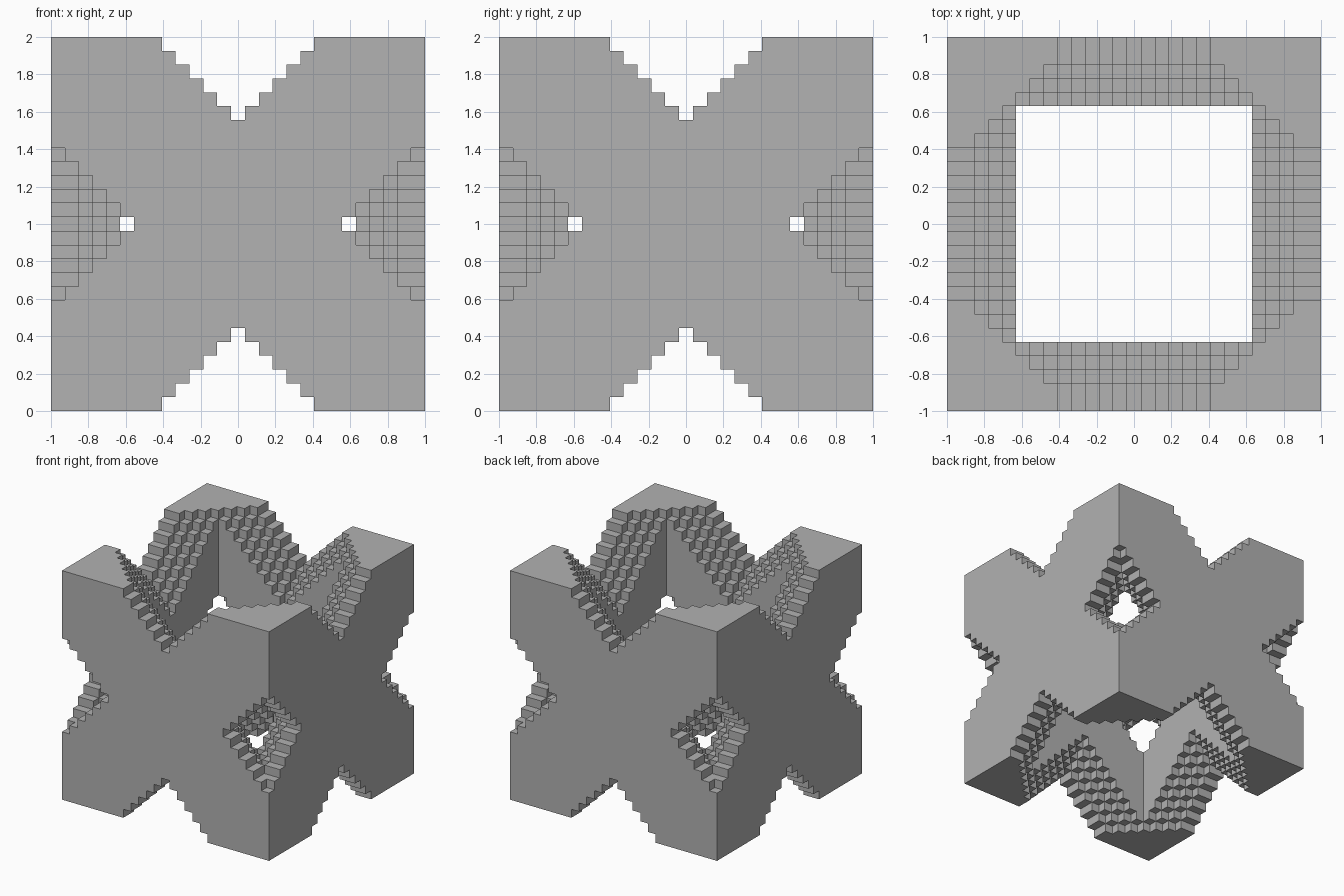
import bpy
import bmesh
from mathutils import Vector

cube = bpy.data.objects.get("Cube")
if cube:
    bpy.data.objects.remove(cube, do_unlink=True)

HALF = 13                    # the block is 27 cells wide, indexed -13..13
INNER = 9                    # walls fill cells 9..13 out from the centre
CELL = 2 / (2 * HALF + 1)


def in_wall(depth, across, height):
    """One wall slab: V notches at all four edges, widening towards the inside."""
    return (INNER <= depth <= HALF and across <= HALF and height <= HALF
            and abs(across - height) < min(depth, HALF - 1) - 4)


def filled(x, y, z):
    x, y, z = abs(x), abs(y), abs(z)
    return in_wall(y, x, z) or in_wall(x, y, z)


# Grey material
grey = bpy.data.materials.new("mid_grey")
grey.use_nodes = True
colour = (0.445, 0.445, 0.445, 1)
grey.diffuse_color = colour
grey.node_tree.nodes["Principled BSDF"].inputs["Base Color"].default_value = colour

# Four notched walls joined as one stepped shell, outer cell faces only
bm = bmesh.new()
corners = {}


def corner(p):
    key = tuple(round(c * 2) for c in p)
    if key not in corners:
        corners[key] = bm.verts.new(p * CELL + Vector((0, 0, 1)))
    return corners[key]


directions = [Vector([s if a == axis else 0 for a in range(3)])
              for axis in range(3) for s in (-1, 1)]
cells = range(-HALF, HALF + 1)
for x in cells:
    for y in cells:
        for z in cells:
            if not filled(x, y, z):
                continue
            for n in directions:
                if filled(x + int(n.x), y + int(n.y), z + int(n.z)):
                    continue
                u = Vector((n.y, n.z, n.x))
                v = n.cross(u)
                centre = Vector((x, y, z)) + n / 2
                bm.faces.new([corner(centre + (u * a + v * b) / 2)
                              for a, b in ((-1, -1), (1, -1), (1, 1), (-1, 1))])

# Merge flat areas into single faces
bmesh.ops.dissolve_limit(bm, angle_limit=0.02, verts=bm.verts, edges=bm.edges)

mesh = bpy.data.meshes.new("notched_walls")
bm.to_mesh(mesh)
bm.free()
mesh.materials.append(grey)
walls = bpy.data.objects.new("notched_walls", mesh)
bpy.context.collection.objects.link(walls)
